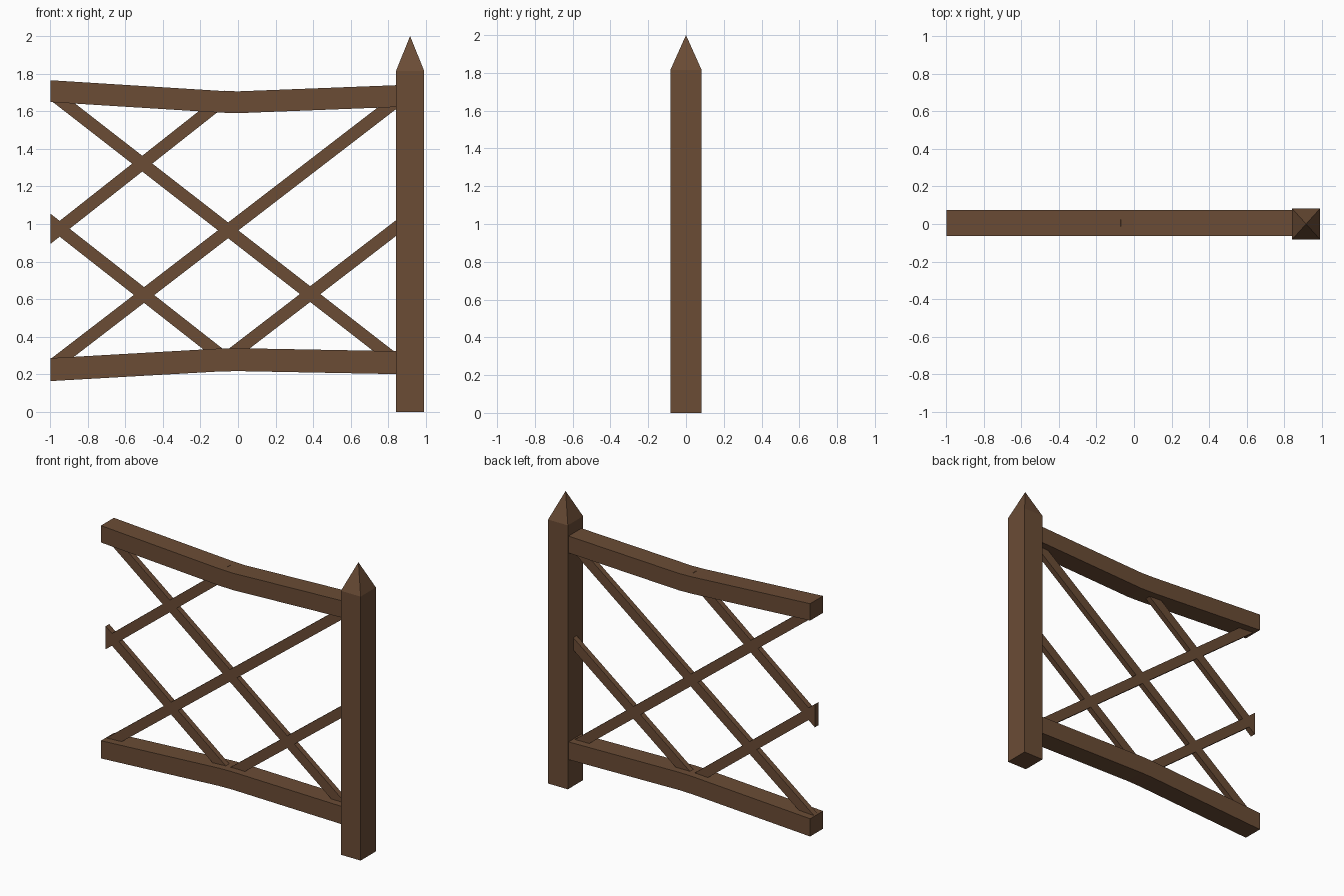
import bpy, bmesh

if "Cube" in bpy.data.objects:
    bpy.data.objects.remove(bpy.data.objects["Cube"])

wood = bpy.data.materials.new("brown wood")
wood.diffuse_color = (0.145, 0.072, 0.036, 1)
wood.use_nodes = True
wood.node_tree.nodes["Principled BSDF"].inputs["Base Color"].default_value = wood.diffuse_color


def finish(name, bm):
    bmesh.ops.recalc_face_normals(bm, faces=bm.faces)
    me = bpy.data.meshes.new(name)
    bm.to_mesh(me)
    bm.free()
    me.materials.append(wood)
    ob = bpy.data.objects.new(name, me)
    bpy.context.collection.objects.link(ob)
    return ob


def beam(name, path, height, y0, y1):
    """Sweep a rectangle along (x, z) points, with vertical end cuts."""
    bm = bmesh.new()
    rings = []
    for x, z in path:
        lo, hi = z - height / 2, z + height / 2
        rings.append([bm.verts.new(p) for p in
                      ((x, y0, lo), (x, y1, lo), (x, y1, hi), (x, y0, hi))])
    for a, b in zip(rings, rings[1:]):
        for i in range(4):
            j = (i + 1) % 4
            bm.faces.new((a[i], a[j], b[j], b[i]))
    bm.faces.new(rings[0])
    bm.faces.new(rings[-1])
    return finish(name, bm)


# Square post with a pyramid point
PX, HX, HY = 0.916, 0.075, 0.083
bm = bmesh.new()
corners = ((-HX, -HY), (HX, -HY), (HX, HY), (-HX, HY))
low = [bm.verts.new((PX + x, y, 0)) for x, y in corners]
top = [bm.verts.new((PX + x, y, 1.815)) for x, y in corners]
tip = bm.verts.new((PX, 0, 2.0))
bm.faces.new(low)
for i in range(4):
    j = (i + 1) % 4
    bm.faces.new((low[i], low[j], top[j], top[i]))
    bm.faces.new((top[i], top[j], tip))
finish("post", bm)

# Bent rails
L, R = -0.997, 0.85
beam("top_rail", [(L, 1.707), (-0.1, 1.651), (0.0, 1.648), (R, 1.681)], 0.116, -0.065, 0.075)
beam("bottom_rail", [(L, 0.225), (-0.1, 0.276), (0.0, 0.278), (R, 0.262)], 0.122, -0.065, 0.075)

# Thin crossed slats: start and end of each centre line
slats = {
    "long_falling_slat": ((L, 1.70), (R, 0.265)),
    "long_rising_slat": ((L, 0.24), (R, 1.66)),
    "upper_left_slat": ((L, 0.937), (-0.07, 1.668)),
    "lower_left_slat": ((L, 1.012), (-0.07, 0.285)),
    "lower_right_slat": ((-0.07, 0.278), (R, 0.985)),
}
for name, path in slats.items():
    beam(name, path, 0.084, -0.014, 0.024)
